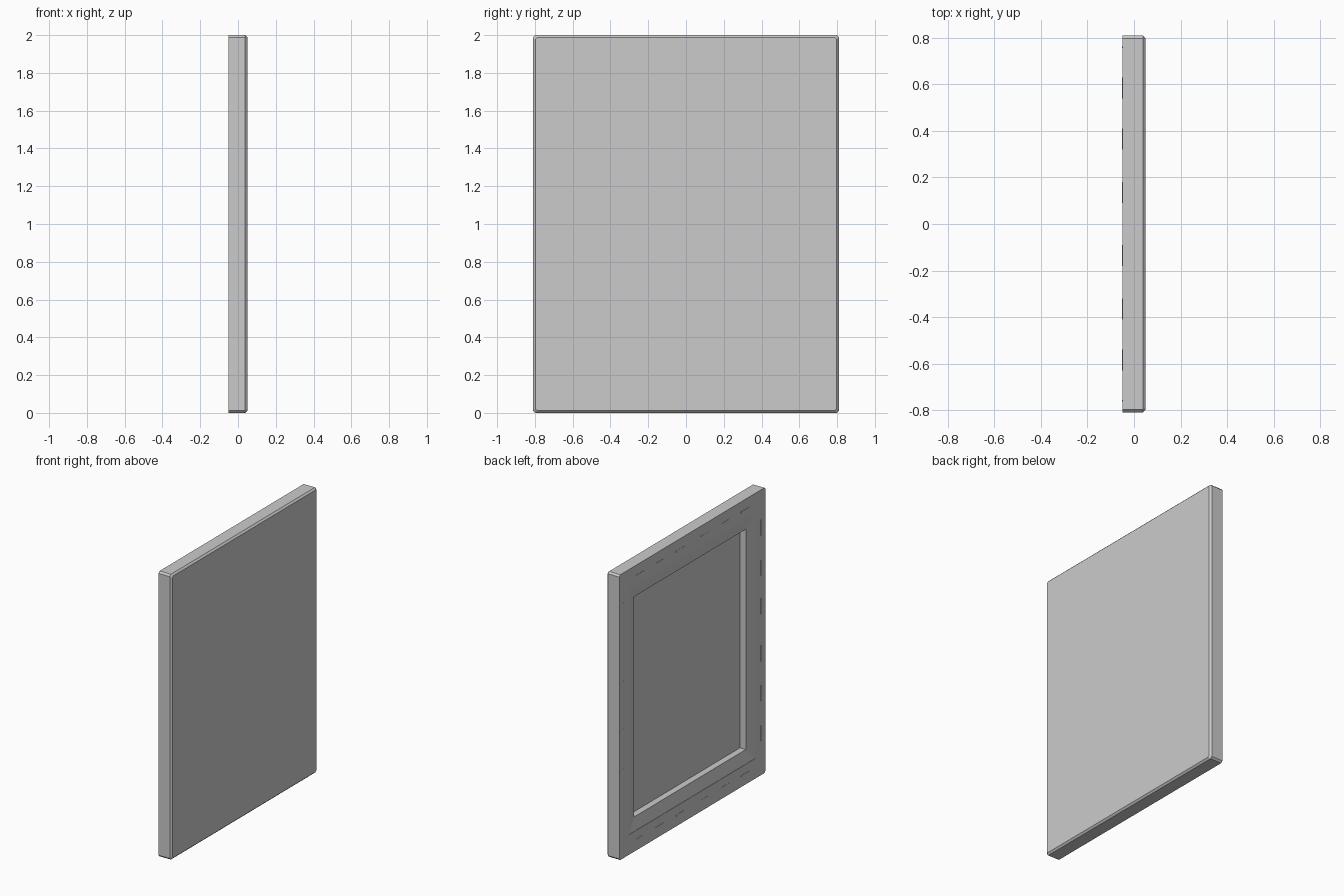
import bpy, bmesh

if "Cube" in bpy.data.objects:
    bpy.data.objects.remove(bpy.data.objects["Cube"])


def make_object(name, bm):
    bmesh.ops.remove_doubles(bm, verts=bm.verts[:], dist=1e-5)
    bmesh.ops.recalc_face_normals(bm, faces=bm.faces[:])
    mesh = bpy.data.meshes.new(name)
    bm.to_mesh(mesh)
    bm.free()
    obj = bpy.data.objects.new(name, mesh)
    bpy.context.collection.objects.link(obj)
    return obj


def rect_loop(bm, x, hy, hz, cut):
    """Upright rectangle centred at z = 1, with optionally cut corners."""
    points = []
    for sy, sz in ((1, 1), (-1, 1), (-1, -1), (1, -1)):
        pair = [(sy * (hy - cut), sz * hz), (sy * hy, sz * (hz - cut))]
        if sy * sz < 0:
            pair.reverse()
        # order corners counter-clockwise from the right-hand side
        points += pair[::-1]
    return [bm.verts.new((x, y, 1 + z)) for y, z in points]


def nested_loops(name, profile, closed):
    """Join rectangular loops; close the profile or cap both ends."""
    bm = bmesh.new()
    loops = [rect_loop(bm, *p) for p in profile]
    pairs = list(zip(loops, loops[1:]))
    if closed:
        pairs.append((loops[-1], loops[0]))
    else:
        bm.faces.new(loops[0])
        bm.faces.new(loops[-1])
    for a, b in pairs:
        for i in range(8):
            j = (i + 1) % 8
            bm.faces.new((a[i], a[j], b[j], b[i]))
    return make_object(name, bm)


# Canvas: front sheet, wrapped sides and the margin folded over the back
BACK = -0.0495
nested_loops("canvas", [
    (0.050, 0.798, 0.988, 0.010),
    (0.038, 0.810, 1.000, 0.012),
    (BACK, 0.810, 1.000, 0.012),
    (BACK, 0.700, 0.860, 0),
    (0.015, 0.700, 0.860, 0),
], closed=False)

# Stretcher frame: mitred bars sloping in towards the opening
nested_loops("stretcher_frame", [
    (-0.047, 0.700, 0.860, 0),
    (-0.030, 0.620, 0.772, 0),
    (0.015, 0.620, 0.772, 0),
    (0.015, 0.700, 0.860, 0),
], closed=True)


def staple(name, y, z, ly, lz):
    """Thin flat staple lying on the folded margin."""
    bm = bmesh.new()
    bmesh.ops.create_cube(bm, size=1)
    for v in bm.verts:
        v.co.x = -0.0495 + v.co.x * 0.003
        v.co.y = y + v.co.y * ly
        v.co.z = z + v.co.z * lz
    make_object(name, bm)


# Staples down both sides and along top and bottom
for s in (-1, 1):
    for z in (0.295, 0.575, 0.855, 1.185, 1.455, 1.735):
        staple("side_staple", s * 0.76, z, 0.008, 0.11)
    for y in (0.135, 0.365, 0.585):
        for t in (-1, 1):
            staple("end_staple", t * y, 1 + s * 0.925, 0.09, 0.01)
